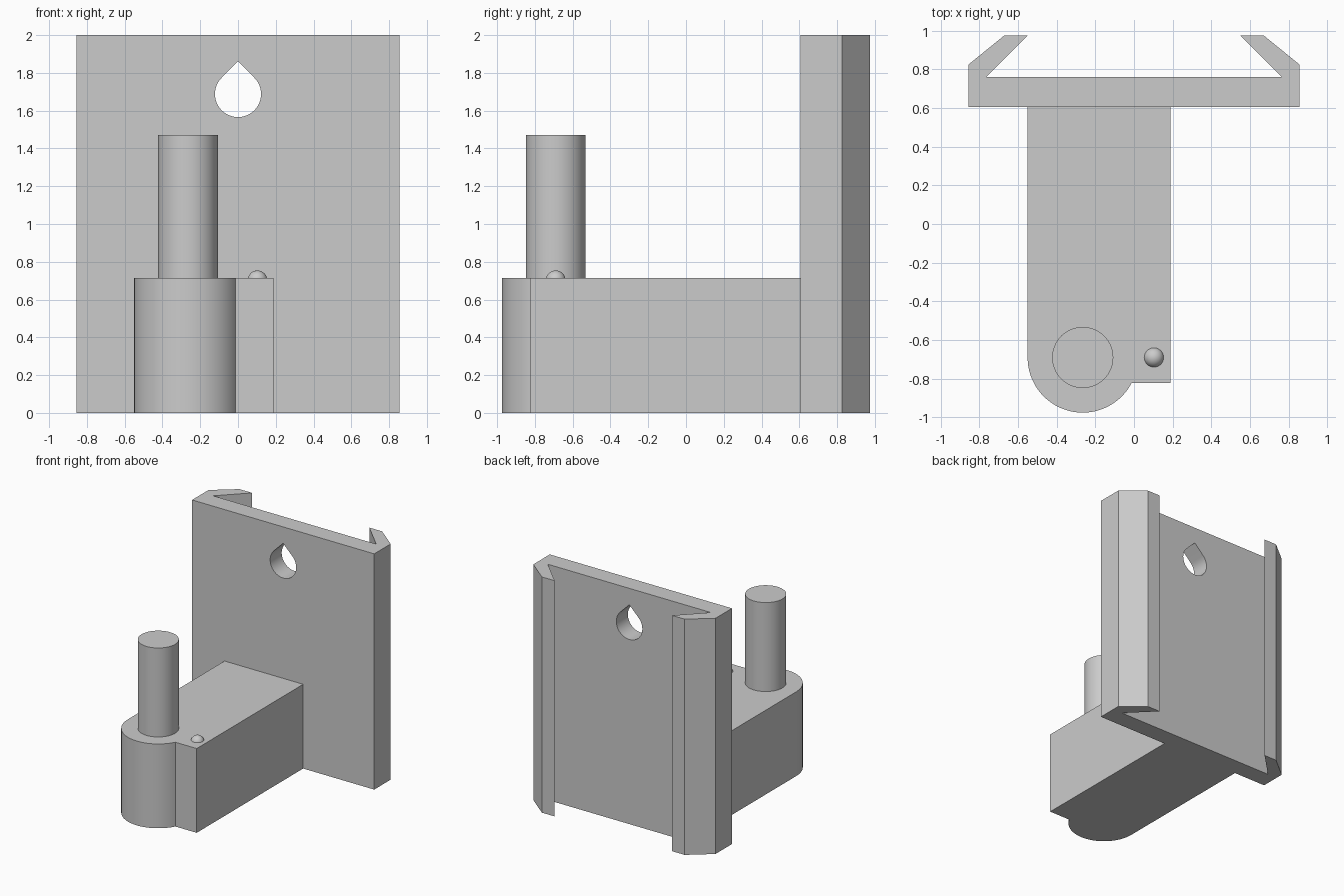
import bpy
import bmesh
from math import cos, sin, pi, acos, asin
from mathutils import Vector

cube = bpy.data.objects.get("Cube")
if cube:
    bpy.data.objects.remove(cube, do_unlink=True)

# Single plain grey
GREY = (0.6, 0.6, 0.6, 1.0)
grey = bpy.data.materials.new("plain_grey")
grey.use_nodes = True
grey.diffuse_color = GREY
grey.node_tree.nodes["Principled BSDF"].inputs["Base Color"].default_value = GREY


def finish(obj):
    """Give the part its material and smooth only its curved faces."""
    if not obj.data.materials:
        obj.data.materials.append(grey)
    bpy.ops.object.select_all(action="DESELECT")
    obj.select_set(True)
    bpy.context.view_layer.objects.active = obj
    bpy.ops.object.shade_smooth_by_angle(angle=pi / 6)


def arc(cx, cy, radius, start, end, steps):
    angles = [start + (end - start) * i / steps for i in range(steps + 1)]
    return [(cx + radius * cos(a), cy + radius * sin(a)) for a in angles]


def extrude(name, points, offset):
    """Extrude a closed 3D outline into a solid."""
    bm = bmesh.new()
    face = bm.faces.new([bm.verts.new(p) for p in points])
    out = bmesh.ops.extrude_face_region(bm, geom=[face])
    moved = [v for v in out["geom"] if isinstance(v, bmesh.types.BMVert)]
    bmesh.ops.translate(bm, verts=moved, vec=Vector(offset))
    bmesh.ops.recalc_face_normals(bm, faces=bm.faces)
    mesh = bpy.data.meshes.new(name)
    bm.to_mesh(mesh)
    bm.free()
    obj = bpy.data.objects.new(name, mesh)
    bpy.context.collection.objects.link(obj)
    return obj


HEIGHT, ARM_TOP = 2.0, 0.715
PLATE_FRONT = 0.605
PIN_X, PIN_Y = -0.265, -0.69
BOSS_R = 0.285

# Back plate with hooked dovetail rails along both sides
half = [(0.855, PLATE_FRONT), (0.855, 0.825), (0.67, 0.975), (0.55, 0.975), (0.765, 0.76)]
outline = half + [(-x, y) for x, y in reversed(half)]
plate = extrude("back_plate", [(x, y, 0) for x, y in outline], (0, 0, HEIGHT))
plate.data.materials.append(grey)

# Teardrop screw hole through the plate
HOLE_R, HOLE_Z = 0.122, 1.688
drop = arc(0, HOLE_Z, HOLE_R, 3 * pi / 4, 9 * pi / 4, 48) + [(0, HOLE_Z + HOLE_R * 2 ** 0.5)]
cutter = extrude("hole_cutter", [(x, 0.5, z) for x, z in drop], (0, 0.4, 0))
cutter.data.materials.append(grey)
cutter.hide_render = True
cut = plate.modifiers.new("teardrop_hole", "BOOLEAN")
cut.operation, cut.solver, cut.object = "DIFFERENCE", "EXACT", cutter
bpy.context.view_layer.objects.active = plate
bpy.ops.object.modifier_apply(modifier=cut.name)
bpy.data.objects.remove(cutter, do_unlink=True)
finish(plate)

# Support arm with rounded boss and square corner step
STEP_Y = -0.822
meet = asin((STEP_Y - PIN_Y) / BOSS_R)
profile = [(PIN_X - BOSS_R, PLATE_FRONT)]
profile += arc(PIN_X, PIN_Y, BOSS_R, pi, 2 * pi + meet, 56)
profile += [(0.188, STEP_Y), (0.188, PLATE_FRONT)]
arm = extrude("support_arm", [(x, y, 0) for x, y in profile], (0, 0, ARM_TOP))
finish(arm)

# Upright hinge pin
PIN_TOP = 1.47
bpy.ops.mesh.primitive_cylinder_add(
    vertices=64, radius=0.158, depth=PIN_TOP - ARM_TOP,
    location=(PIN_X, PIN_Y, (PIN_TOP + ARM_TOP) / 2))
pin = bpy.context.object
pin.name = "hinge_pin"
finish(pin)

# Small detent bump on the arm
bpy.ops.mesh.primitive_uv_sphere_add(
    segments=32, ring_count=16, radius=0.052, location=(0.103, PIN_Y, 0.702))
bump = bpy.context.object
bump.name = "detent_bump"
finish(bump)
